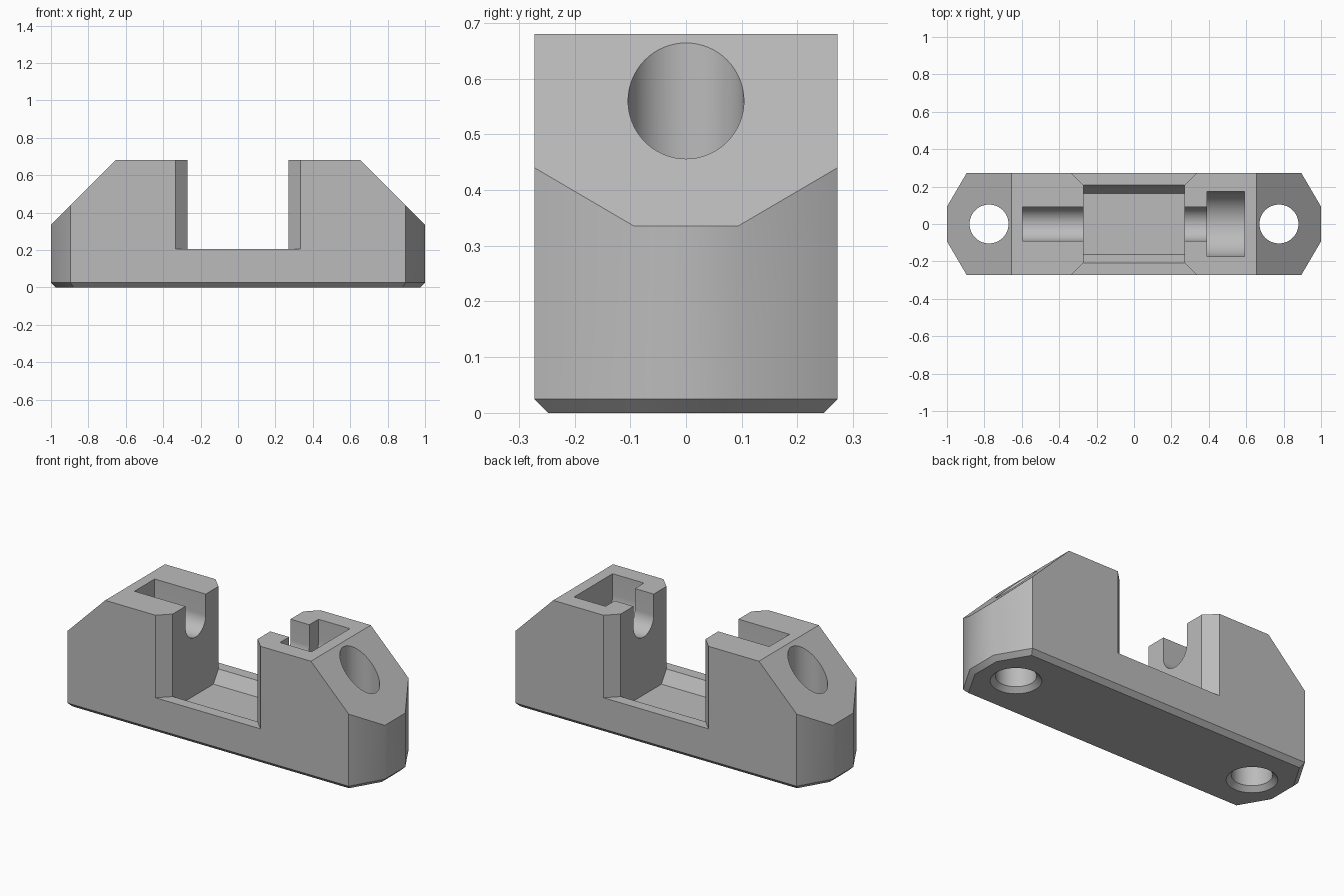
import bpy, bmesh, math
from mathutils import Matrix, Vector

if "Cube" in bpy.data.objects:
    bpy.data.objects.remove(bpy.data.objects["Cube"])

grey = bpy.data.materials.new("plain grey")
grey.use_nodes = True
colour = (0.5, 0.5, 0.5, 1)
grey.diffuse_color = colour
grey.node_tree.nodes["Principled BSDF"].inputs["Base Color"].default_value = colour


def make(name, bm):
    bmesh.ops.recalc_face_normals(bm, faces=bm.faces)
    mesh = bpy.data.meshes.new(name)
    bm.to_mesh(mesh)
    bm.free()
    mesh.materials.append(grey)
    obj = bpy.data.objects.new(name, mesh)
    bpy.context.collection.objects.link(obj)
    return obj


def loft(name, rings):
    """Skin a stack of equal-length rings of points and cap both ends."""
    bm = bmesh.new()
    rows = [[bm.verts.new(p) for p in ring] for ring in rings]
    n = len(rows[0])
    for a, b in zip(rows, rows[1:]):
        for i in range(n):
            j = (i + 1) % n
            bm.faces.new((a[i], a[j], b[j], b[i]))
    bm.faces.new(rows[0])
    bm.faces.new(rows[-1])
    return make(name, bm)


def mirrored(corners, z):
    """Closed plan outline from the points of its +x +y quarter."""
    back = corners + [(-x, y) for x, y in reversed(corners)]
    return [(x, y, z) for x, y in back + [(x, -y) for x, y in reversed(back)]]


def circle(r, x, z, n=64):
    return [(x + r * math.cos(2 * math.pi * i / n),
             r * math.sin(2 * math.pi * i / n), z) for i in range(n)]


def u_channel(name, x0, x1, r, z=0.56, n=32):
    """Round-bottomed pocket running along x, open at the top."""
    arc = [(r * math.cos(math.pi * (1 + i / n)), z + r * math.sin(math.pi * (1 + i / n)))
           for i in range(n + 1)]
    profile = arc + [(r, 0.9), (-r, 0.9)]
    return loft(name, [[(x, y, h) for y, h in profile] for x in (x0, x1)])


# Body: pointed-end block with a chamfered base
outer = [(1, 0.093), (0.895, 0.272)]
inner = [(0.975, 0.085), (0.88, 0.247)]
body = loft("clamp_body", [mirrored(inner, 0), mirrored(outer, 0.025), mirrored(outer, 0.68)])

# Sloped shoulders at both ends
bm = bmesh.new()
bm.from_mesh(body.data)
for side in (1, -1):
    cut = bmesh.ops.bisect_plane(bm, geom=bm.verts[:] + bm.edges[:] + bm.faces[:],
                                 plane_co=Vector((side * 0.655, 0, 0.68)),
                                 plane_no=Vector((side, 0, 1)), clear_outer=True)
    edges = [e for e in cut["geom_cut"] if isinstance(e, bmesh.types.BMEdge)]
    bmesh.ops.contextual_create(bm, geom=edges)
bmesh.ops.recalc_face_normals(bm, faces=bm.faces)
bm.to_mesh(body.data)
bm.free()

# Central gap with flared mouths, and the trough in its floor
gap = [(0.27, 0.208), (0.37, 0.308)]
trough = [(-0.208, 0.205), (-0.162, 0.135), (0.162, 0.135), (0.208, 0.205),
          (0.208, 0.3), (-0.208, 0.3)]
cutters = [
    loft("gap_cutter", [mirrored(gap, z) for z in (0.205, 0.9)]),
    loft("trough_cutter", [[(x, y, z) for y, z in trough] for x in (-0.27, 0.27)]),
    # Rod seats and the wider head pocket
    u_channel("right_rod_cutter", -0.595, -0.2, 0.092),
    u_channel("left_rod_cutter", 0.2, 0.45, 0.092),
    u_channel("left_head_cutter", 0.39, 0.59, 0.175),
]

# Vertical mounting holes, countersunk underneath
for side, name in ((1, "left_hole_cutter"), (-1, "right_hole_cutter")):
    x = side * 0.775
    cutters.append(loft(name, [circle(0.14, x, -0.01), circle(0.104, x, 0.026),
                               circle(0.104, x, 0.9)]))

bpy.context.view_layer.objects.active = body
for cutter in cutters:
    cutter.hide_render = True
    mod = body.modifiers.new(cutter.name, 'BOOLEAN')
    mod.operation = 'DIFFERENCE'
    mod.solver = 'EXACT'
    mod.object = cutter
    bpy.ops.object.modifier_apply(modifier=mod.name)
for cutter in cutters:
    bpy.data.objects.remove(cutter)

bpy.ops.object.select_all(action='DESELECT')
body.select_set(True)
bpy.ops.object.shade_smooth_by_angle(angle=math.radians(32))
